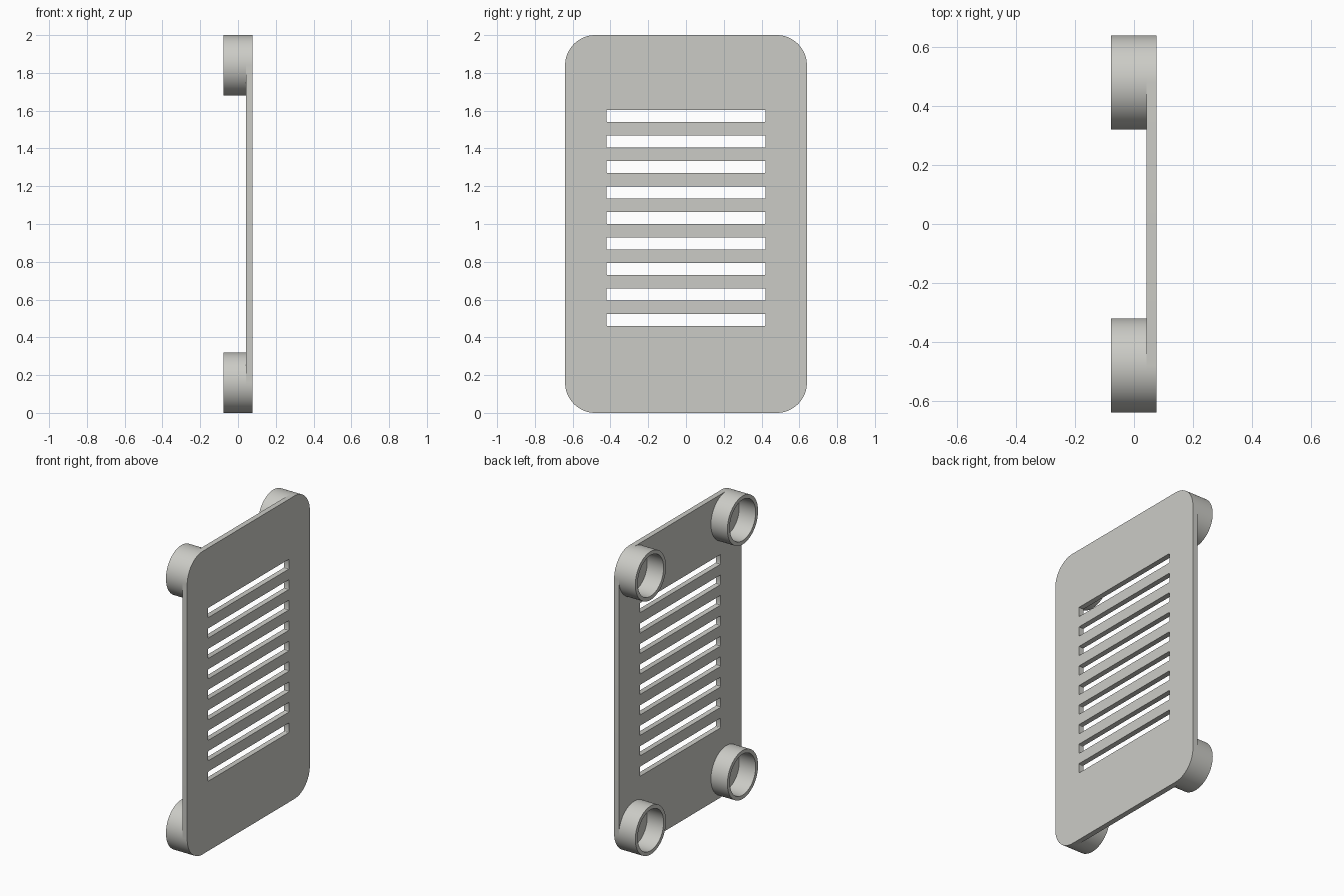
import bpy, bmesh, math
from mathutils import Matrix

if "Cube" in bpy.data.objects:
    bpy.data.objects.remove(bpy.data.objects["Cube"])

grey = bpy.data.materials.new("warm_grey")
grey.diffuse_color = (0.60, 0.60, 0.565, 1)
grey.use_nodes = True
grey.node_tree.nodes["Principled BSDF"].inputs["Base Color"].default_value = grey.diffuse_color

HALF_W, HEIGHT, CORNER = 0.64, 2.0, 0.16
X_BACK, X_JOIN, X_FRONT = -0.078, 0.042, 0.077


def rounded_rect(cy, cz, hw, hh, r, steps):
    """Outline of a rounded rectangle in the (y, z) plane."""
    pts = []
    for q, (sy, sz) in enumerate([(1, 1), (-1, 1), (-1, -1), (1, -1)]):
        for i in range(steps + 1):
            a = math.pi / 2 * (q + i / steps)
            pts.append((cy + sy * (hw - r) + r * math.cos(a),
                        cz + sz * (hh - r) + r * math.sin(a)))
    return pts


def circle(cy, cz, r, n=64):
    return [(cy + r * math.cos(2 * math.pi * i / n),
             cz + r * math.sin(2 * math.pi * i / n)) for i in range(n)]


def extrude_profile(name, outlines, x0, x1, open_front=False):
    """Fill closed (y, z) outlines, inner ones as holes, and extrude along x."""
    cu = bpy.data.curves.new(name + "_profile", 'CURVE')
    cu.dimensions = '2D'
    cu.fill_mode = 'BOTH'
    cu.extrude = (x1 - x0) / 2
    for pts in outlines:
        sp = cu.splines.new('POLY')
        sp.points.add(len(pts) - 1)
        for p, (y, z) in zip(sp.points, pts):
            p.co = (y, z, 0, 1)
        sp.use_cyclic_u = True
    tmp = bpy.data.objects.new(name + "_tmp", cu)
    bpy.context.collection.objects.link(tmp)
    bpy.context.view_layer.update()
    dg = bpy.context.evaluated_depsgraph_get()
    me = bpy.data.meshes.new_from_object(tmp.evaluated_get(dg))
    bpy.data.objects.remove(tmp)
    me.name = name
    # local x -> y, local y -> z, local z -> x
    me.transform(Matrix(((0, 0, 1, (x0 + x1) / 2), (1, 0, 0, 0),
                         (0, 1, 0, 0), (0, 0, 0, 1))))
    bm = bmesh.new()
    bm.from_mesh(me)
    bmesh.ops.remove_doubles(bm, verts=bm.verts, dist=1e-5)
    bmesh.ops.recalc_face_normals(bm, faces=bm.faces)
    if open_front:
        hidden = [f for f in bm.faces if all(v.co.x > x1 - 1e-4 for v in f.verts)]
        bmesh.ops.delete(bm, geom=hidden, context='FACES')
    bm.to_mesh(me)
    bm.free()
    me.materials.clear()
    me.materials.append(grey)
    ob = bpy.data.objects.new(name, me)
    bpy.context.collection.objects.link(ob)
    bpy.ops.object.select_all(action='DESELECT')
    ob.select_set(True)
    bpy.context.view_layer.objects.active = ob
    bpy.ops.object.shade_smooth_by_angle(angle=math.radians(30))
    return ob


# Rounded plate with nine ventilation slots
slots = [rounded_rect(0, 0.492 + 0.135 * i, 0.422, 0.032, 0.006, 3) for i in range(9)]
extrude_profile("vent_plate",
                [rounded_rect(0, HEIGHT / 2, HALF_W, HEIGHT / 2, CORNER, 16)] + slots,
                X_JOIN, X_FRONT)

# Hollow corner feet behind the plate
for side, y in (("left", -1), ("right", 1)):
    for level, z in (("lower", CORNER), ("upper", HEIGHT - CORNER)):
        cy = y * (HALF_W - CORNER)
        extrude_profile(f"ring_foot_{level}_{side}",
                        [circle(cy, z, CORNER), circle(cy, z, 0.135)],
                        X_BACK, X_JOIN, open_front=True)
